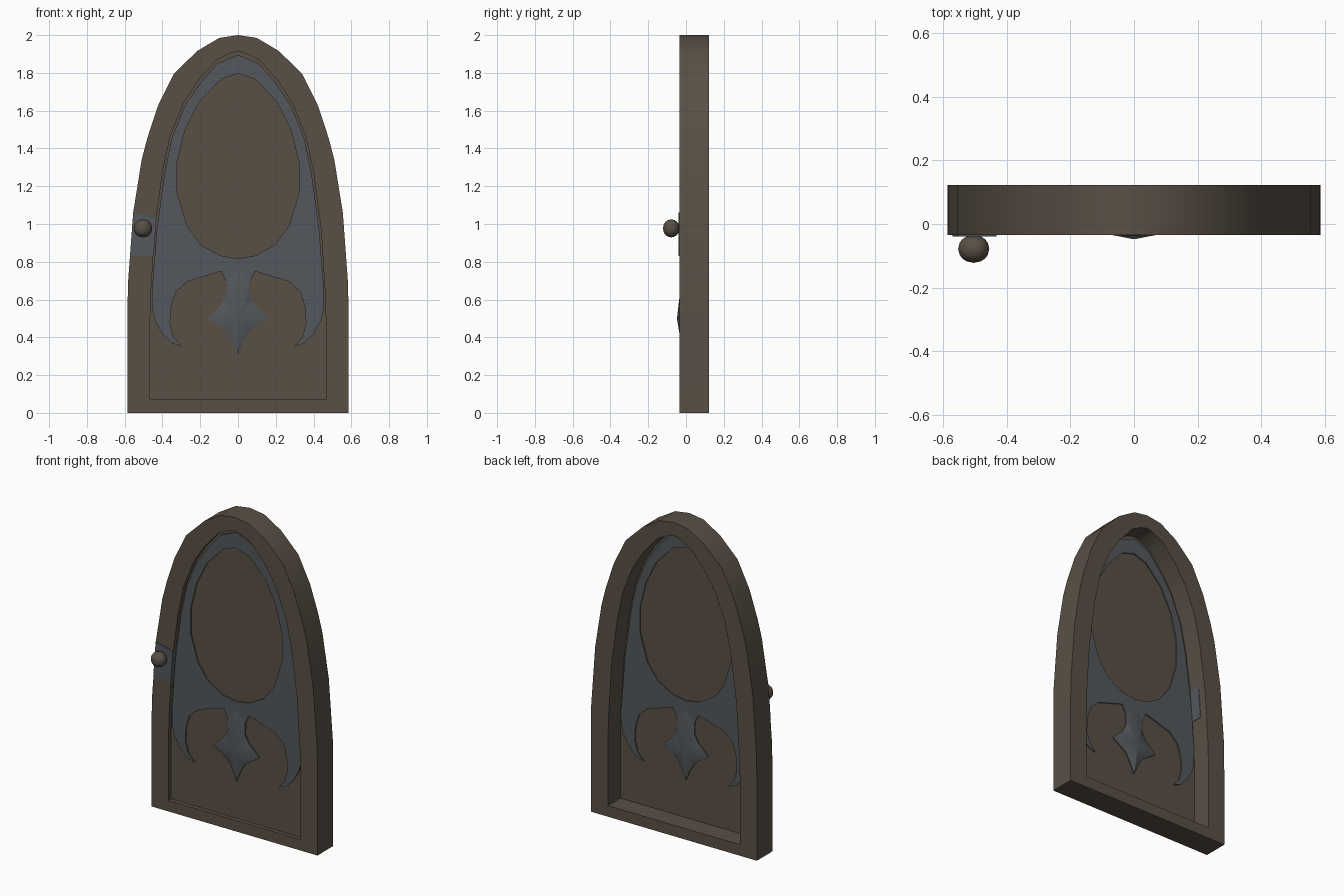
import bpy, bmesh
from mathutils import Vector

if "Cube" in bpy.data.objects:
    bpy.data.objects.remove(bpy.data.objects["Cube"])


def material(name, rgb):
    m = bpy.data.materials.new(name)
    m.diffuse_color = (*rgb, 1)
    m.use_nodes = True
    m.node_tree.nodes["Principled BSDF"].inputs["Base Color"].default_value = m.diffuse_color
    return m


wood = material("dark_wood", (0.10, 0.08, 0.06))
iron = material("iron", (0.088, 0.097, 0.108))


def finish(name, bm, mat, angle=0.6):
    bmesh.ops.recalc_face_normals(bm, faces=bm.faces)
    me = bpy.data.meshes.new(name)
    bm.to_mesh(me)
    bm.free()
    ob = bpy.data.objects.new(name, me)
    bpy.context.collection.objects.link(ob)
    me.materials.append(mat)
    bpy.ops.object.select_all(action='DESELECT')
    ob.select_set(True)
    bpy.context.view_layer.objects.active = ob
    bpy.ops.object.shade_smooth_by_angle(angle=angle)
    return ob


def loop(half):
    """Full closed outline from a right-hand half that ends on the centre line."""
    return half + [(-x, z) for x, z in reversed(half[:-1])]


def prism(bm, pts, y0, y1):
    f = bm.faces.new([bm.verts.new((x, y0, z)) for x, z in pts])
    new = bmesh.ops.extrude_face_region(bm, geom=[f], use_keep_orig=True)["geom"]
    for v in new:
        if isinstance(v, bmesh.types.BMVert):
            v.co.y = y1
    bmesh.ops.triangulate(bm, faces=[g for g in bm.faces if len(g.verts) > 4])


# Arch profiles, bottom corner to peak
outer = [(.585, 0), (.585, .49), (.583, .68), (.555, 1.06), (.51, 1.34), (.48, 1.455),
         (.424, 1.625), (.34, 1.795), (.217, 1.915), (.1, 1.985), (0, 2)]
inner = [(.465, .07), (.465, .5), (.46, .65), (.44, .97), (.40, 1.27), (.36, 1.46),
         (.29, 1.635), (.217, 1.75), (.117, 1.865), (.05, 1.9), (0, 1.915)]
FRONT, BACK = -0.035, 0.122

# Frame: four rings joined by quads
bm = bmesh.new()
rings = [[bm.verts.new((x, y, z)) for x, z in loop(p)]
         for p, y in ((outer, FRONT), (outer, BACK), (inner, BACK), (inner, FRONT))]
n = len(rings[0])
for r in range(4):
    a, b = rings[r], rings[(r + 1) % 4]
    for i in range(n):
        j = (i + 1) % n
        bm.faces.new((a[i], a[j], b[j], b[i]))
finish("door_frame", bm, wood)

# Thin recessed panel
bm = bmesh.new()
prism(bm, loop(inner), -0.009, -0.004)
finish("door_panel", bm, wood)

# Ironwork: half outline around the window and hooks, mirrored
arch = [(0, 1.895), (.11, 1.85), (.207, 1.737), (.28, 1.628), (.35, 1.457), (.39, 1.267),
        (.43, .97), (.455, .65), (.455, .56)]
hook = [(.44, .49), (.40, .42), (.35, .37), (.297, .35), (.34, .40), (.36, .47),
        (.355, .56), (.33, .64), (.27, .695), (.09, .75)]
cross = [(.063, .695), (.06, .625), (.085, .575), (.16, .5), (.063, .435), (.03, .38), (0, .31)]
window = [(0, .817), (.095, .833), (.196, .89), (.27, .99), (.323, 1.167), (.323, 1.326),
          (.28, 1.5), (.207, 1.645), (.09, 1.767), (0, 1.797)]
IRON_FRONT, IRON_BACK = -0.017, 0.003
bm = bmesh.new()
for s in (1, -1):
    prism(bm, [(s * x, z) for x, z in arch + hook + cross + window], IRON_FRONT, IRON_BACK)
finish("iron_tracery", bm, iron)

# Raised star boss in the middle of the lower ironwork
bm = bmesh.new()
star = [bm.verts.new((x, IRON_FRONT, z)) for x, z in
        [(0, .31)] + [(x, z) for x, z in reversed(cross[:-1])] + [(0, .76)]
        + [(-x, z) for x, z in cross[:-1]]]
back = [bm.verts.new((v.co.x, IRON_BACK, v.co.z)) for v in star]
for ring, tip in ((star, -0.048), (back, 0.034)):
    apex = bm.verts.new((0, tip, .5))
    for i, v in enumerate(ring):
        bm.faces.new((v, ring[(i + 1) % len(ring)], apex))
for i in range(len(star)):
    j = (i + 1) % len(star)
    bm.faces.new((star[i], star[j], back[j], back[i]))
finish("star_boss", bm, iron)

# Lock plate wrapping the front and the inner edge of the frame
bm = bmesh.new()
prism(bm, [(-.570, .83), (-.446, .83), (-.432, 1.03), (-.553, 1.06)], -0.04, 0.07)
finish("lock_plate", bm, iron)

# Faceted round knob from a subdivided cube
bm = bmesh.new()
bmesh.ops.create_cube(bm, size=2)
bmesh.ops.subdivide_edges(bm, edges=bm.edges[:], cuts=3, use_grid_fill=True)
for v in bm.verts:
    d = v.co.normalized()
    v.co = Vector((-.503 + .049 * d.x, -.078 + .044 * d.y, .977 + .048 * d.z))
finish("door_knob", bm, wood, 0.9)
